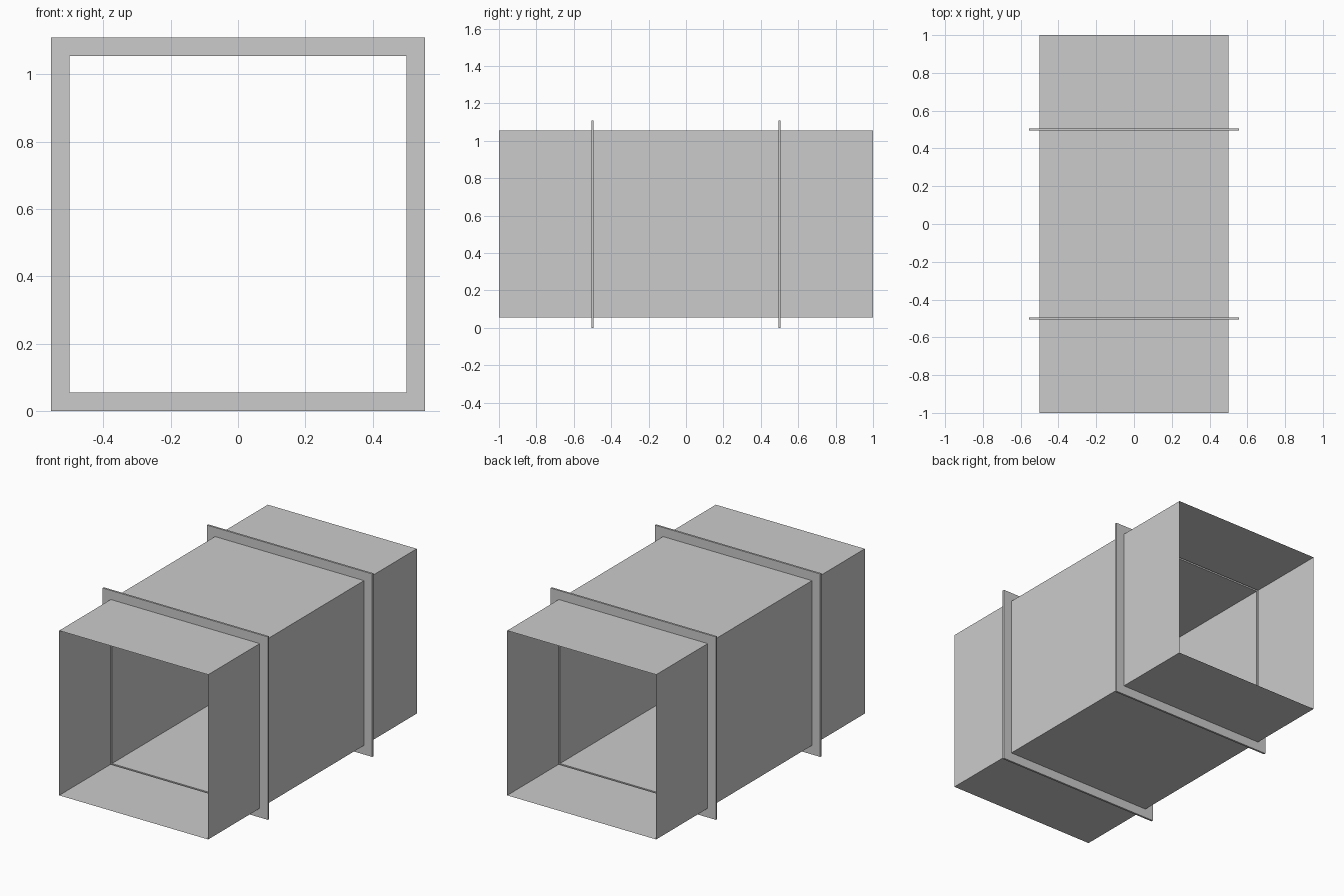
import bpy, bmesh

if "Cube" in bpy.data.objects:
    bpy.data.objects.remove(bpy.data.objects["Cube"])

HALF = 0.5       # half width of the duct
RIM = 0.555      # half width of the flanges
T = 0.006        # half thickness of a flange
CENTER_Z = RIM

# Lengthwise profile: (y, half width); each flange is a hollow fold of the sheet
profile = [(-1.0, HALF)]
for y in (-0.5, 0.5):
    profile += [(y - T, HALF), (y - T, RIM), (y + T, RIM), (y + T, HALF)]
profile.append((1.0, HALF))


def square_ring(bm, y, h):
    return [bm.verts.new((sx * h, y, CENTER_Z + sz * h))
            for sx, sz in ((-1, -1), (1, -1), (1, 1), (-1, 1))]


# Open-ended square duct, bridged ring by ring
bm = bmesh.new()
rings = [square_ring(bm, y, h) for y, h in profile]
for a, b in zip(rings, rings[1:]):
    for i in range(4):
        j = (i + 1) % 4
        bm.faces.new((a[i], a[j], b[j], b[i]))

mesh = bpy.data.meshes.new("flanged_duct")
bm.to_mesh(mesh)
bm.free()
duct = bpy.data.objects.new("flanged_duct", mesh)
bpy.context.collection.objects.link(duct)
